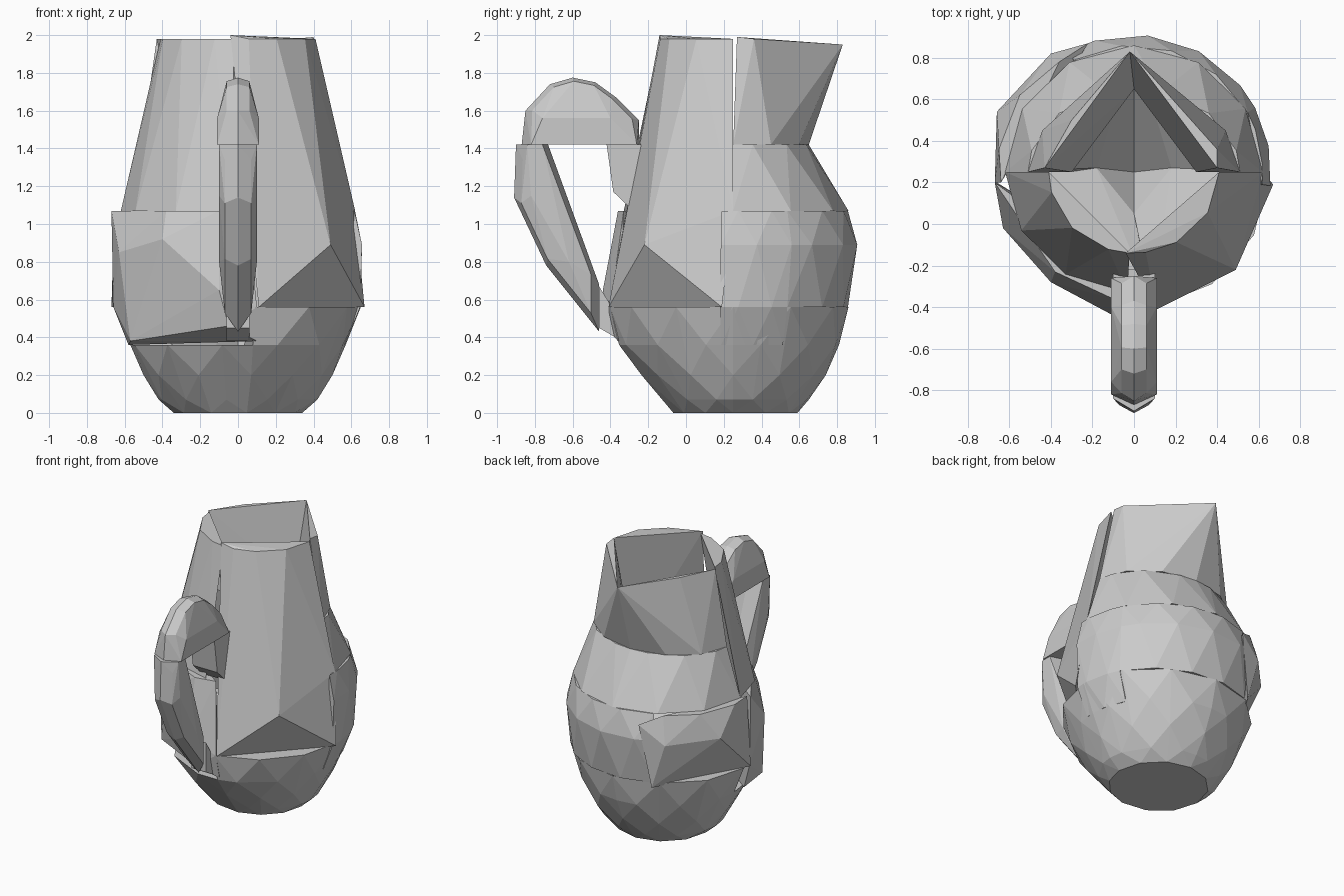
import bpy, bmesh, math

if "Cube" in bpy.data.objects:
    bpy.data.objects.remove(bpy.data.objects["Cube"], do_unlink=True)

clay = bpy.data.materials.new("plain grey")
clay.use_nodes = True
clay.diffuse_color = (0.6, 0.6, 0.6, 1)
clay.node_tree.nodes["Principled BSDF"].inputs["Base Color"].default_value = (0.6, 0.6, 0.6, 1)

MID = 0.25  # depth of the body axis

# Body profile: height -> half width, front edge, back edge
PROFILE = {
    0.0: (0.34, -0.07, 0.59),
    0.07: (0.42, -0.12, 0.65),
    0.2: (0.5, -0.24, 0.74),
    0.36: (0.57, -0.36, 0.81),
    0.56: (0.65, -0.41, 0.86),
    0.89: (0.66, -0.38, 0.91),
    1.07: (0.62, -0.33, 0.86),
    1.42: (0.51, -0.25, 0.65),
    1.98: (0.41, -0.14, 0.83),
}


def body_point(z, degrees):
    w, front, back = PROFILE[z]
    a = math.radians(degrees)
    depth = back - MID if math.sin(a) > 0 else MID - front
    return (w * math.cos(a), MID + depth * math.sin(a), z)


def hull(name, points):
    """Faceted convex block around a set of points."""
    bm = bmesh.new()
    for p in points:
        bm.verts.new(p)
    bmesh.ops.convex_hull(bm, input=bm.verts)
    bmesh.ops.delete(bm, geom=[v for v in bm.verts if not v.link_faces], context="VERTS")
    bmesh.ops.dissolve_limit(bm, angle_limit=0.02, verts=bm.verts, edges=bm.edges)
    bmesh.ops.recalc_face_normals(bm, faces=bm.faces)
    me = bpy.data.meshes.new(name)
    bm.to_mesh(me)
    bm.free()
    me.materials.append(clay)
    ob = bpy.data.objects.new(name, me)
    bpy.context.collection.objects.link(ob)


def wall(name, heights, start, end, steps=3, extra=()):
    """Wall block over an arc; alternate rings are staggered for triangular facets."""
    pts = list(extra)
    step = (end - start) / steps
    for i, z in enumerate(heights):
        if i % 2:
            angles = [start] + [start + step * (k + 0.5) for k in range(steps)] + [end]
        else:
            angles = [start + step * k for k in range(steps + 1)]
        pts += [body_point(z, a) for a in angles]
    hull(name, pts)


# Bowl: four solid corners around a small sunken floor
LOW = (0, 0.07, 0.2, 0.36, 0.56)


def floor(side, depth):
    return [(0, MID, 0), (0, MID, 0.04), (side * 0.18, MID + 0.02, 0.25), (0, depth, 0.25)]


wall("bowl_front_left", LOW, 278, 360, 3, floor(1, 0.05))
wall("bowl_front_right", LOW[:4], 180, 278, 3, floor(-1, 0.05))
wall("bowl_back_left", LOW, 0, 90, 3, floor(1, 0.5))
wall("bowl_back_right", LOW, 90, 180, 3, floor(-1, 0.5))

# Belly blocks, the right-hand ones coarser and standing slightly proud
hull("belly_front_right", [
    (-0.67, 0.2, 1.07), (-0.66, 0.2, 0.56), (-0.58, 0.15, 0.36), (-0.57, -0.08, 0.38),
    (-0.63, -0.02, 0.85), (-0.4, -0.28, 0.92), (-0.38, -0.23, 1.07), (-0.1, -0.36, 1.07),
    (-0.1, -0.44, 0.65), (-0.05, -0.43, 0.46), (0.1, -0.36, 0.38), (0.1, -0.4, 0.56),
    (0.05, -0.33, 1.07)])
hull("belly_back_right", [
    (-0.67, 0.2, 0.56), (-0.64, 0.2, 1.07), (-0.65, 0.36, 1.07), (-0.66, 0.54, 0.89),
    (-0.55, 0.62, 1.07), (-0.4, 0.82, 0.87), (-0.36, 0.78, 1.07), (-0.22, 0.87, 1.0),
    (-0.3, 0.83, 0.54)])
wall("belly_side_left", (0.36, 0.56, 0.89, 1.07), -6, 28, 2)
wall("belly_back_left", (0.56, 0.89, 1.07), 28, 118, 4)

# Shoulder under the spout
wall("shoulder_left", (1.07, 1.42), 0, 90)
wall("shoulder_right", (1.07, 1.42), 90, 180)

# Tall front walls; the left one runs down to a straight low edge
hull("neck_front_left",
     [body_point(1.98, a) for a in (278, 300, 330, 360)]
     + [(-0.04, -0.14, 2.0), (0.67, 0.19, 0.56), (0.11, -0.41, 0.56),
        (0.49, -0.22, 0.89), (0.62, MID, 1.07)])
wall("neck_front_right", (1.07, 1.98), 180, 267, 3)

# Flared spout: round foot, lip drawn out to a point at the back
tip = (-0.02, 0.83, 1.95)
wall("spout_left", (1.42,), 0, 90, 3,
     [tip, (0.4, 0.27, 1.99), (0.4, 0.36, 1.98), (0.3, MID, 1.42)])
wall("spout_right", (1.42,), 90, 180, 3,
     [tip, (-0.43, 0.27, 1.98), (-0.3, 0.5, 1.97), (-0.3, MID, 1.42)])


def ridged(name, outline, half_width, shrink, flank, flank_width):
    """Handle block: side outline on the ridge, smaller copies and wide points on both flanks."""
    cy = sum(p[0] for p in outline) / len(outline)
    cz = sum(p[1] for p in outline) / len(outline)
    pts = [(0, y, z) for y, z in outline]
    for s in (-1, 1):
        pts += [(s * half_width, cy + (y - cy) * shrink, cz + (z - cz) * shrink) for y, z in outline]
        pts += [(s * flank_width, y, z) for y, z in flank]
    hull(name, pts)


# Handle: arched top, slanting grip, upper and lower joints
ridged("handle_top",
       [(-0.87, 1.42), (-0.85, 1.6), (-0.72, 1.74), (-0.6, 1.775),
        (-0.48, 1.75), (-0.37, 1.67), (-0.25, 1.55), (-0.25, 1.42)],
       0.06, 0.88, [(-0.82, 1.42), (-0.76, 1.56), (-0.4, 1.56), (-0.26, 1.42)], 0.11)
ridged("handle_grip",
       [(-0.9, 1.42), (-0.91, 1.14), (-0.74, 0.78), (-0.46, 0.43), (-0.46, 0.68), (-0.73, 1.42)],
       0.07, 0.82, [(-0.84, 1.42), (-0.76, 1.42), (-0.82, 1.15), (-0.62, 0.8)], 0.1)

hull("handle_upper_joint", [(s * 0.1, y, z) for s in (-1, 1)
     for y, z in ((-0.42, 1.42), (-0.22, 1.42), (-0.385, 1.17), (-0.28, 1.07))])
hull("handle_lower_joint", [(s * 0.06, y, z) for s in (-1, 1)
     for y, z in ((-0.46, 0.67), (-0.38, 0.54), (-0.46, 0.45), (-0.34, 0.38))])
